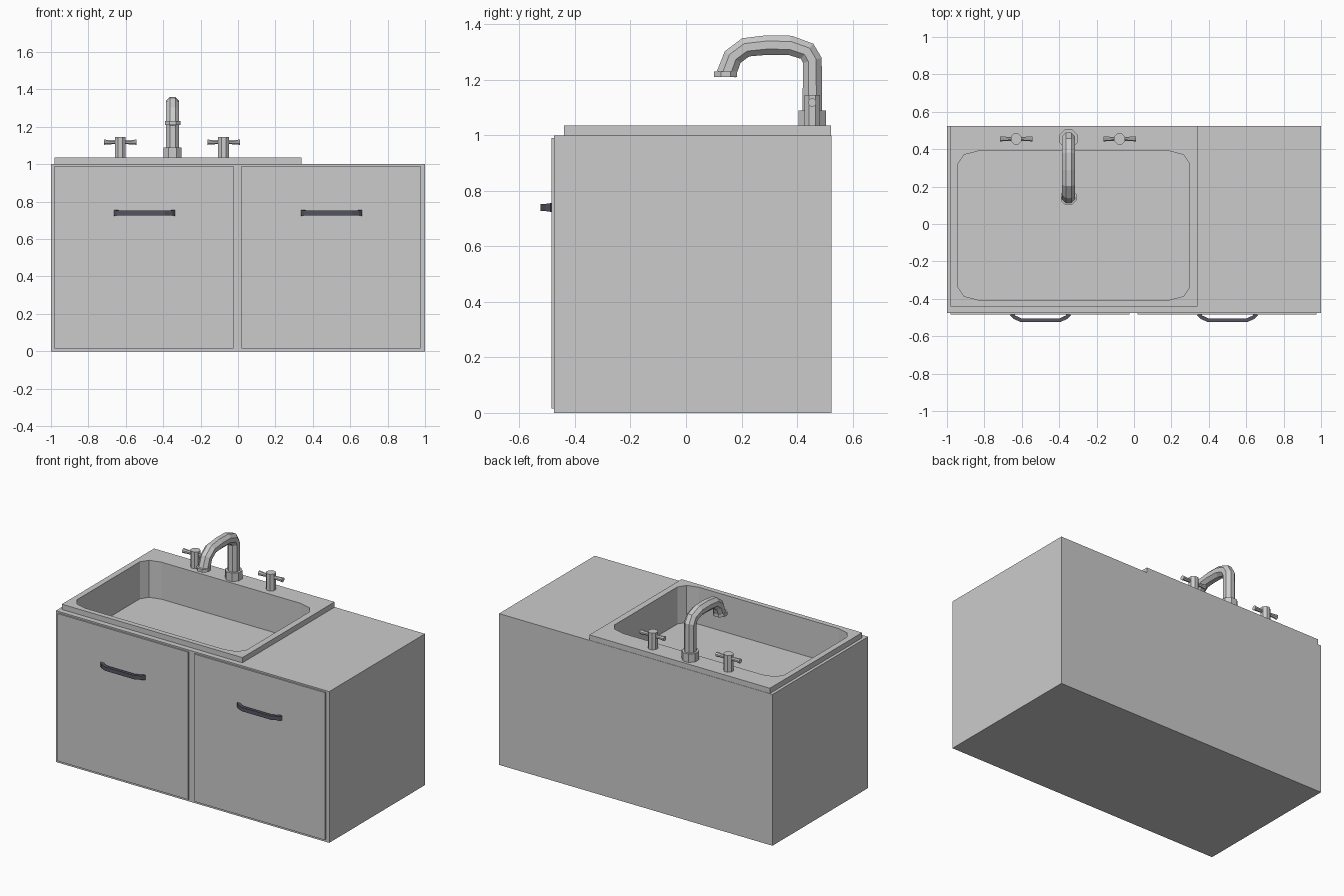
import bpy, bmesh, math
from mathutils import Vector

cube = bpy.data.objects.get("Cube")
if cube:
    bpy.data.objects.remove(cube, do_unlink=True)


def material(name, color):
    mat = bpy.data.materials.new(name)
    mat.use_nodes = True
    mat.diffuse_color = color
    mat.node_tree.nodes["Principled BSDF"].inputs["Base Color"].default_value = color
    return mat


GREY = material("light grey", (0.6, 0.6, 0.6, 1))
DARK = material("dark slate", (0.09, 0.09, 0.12, 1))


def finish(name, bm, mat):
    bmesh.ops.recalc_face_normals(bm, faces=bm.faces)
    mesh = bpy.data.meshes.new(name)
    bm.to_mesh(mesh)
    bm.free()
    mesh.materials.append(mat)
    obj = bpy.data.objects.new(name, mesh)
    bpy.context.collection.objects.link(obj)
    return obj


def box(name, low, high, mat=GREY):
    bm = bmesh.new()
    bmesh.ops.create_cube(bm, size=1)
    for v in bm.verts:
        v.co = [l + (h - l) * (c + 0.5) for l, h, c in zip(low, high, v.co)]
    return finish(name, bm, mat)


def ring(radius, sides=8):
    """Regular cross-section with flats facing the axes."""
    turns = [2 * math.pi * (i + 0.5) / sides for i in range(sides)]
    return [(radius * math.cos(t), radius * math.sin(t)) for t in turns]


def sweep(name, path, section, side, mat=GREY, scales=None):
    """Sweep a section along a planar path; side is the plane's normal."""
    bm = bmesh.new()
    pts, side = [Vector(p) for p in path], Vector(side)
    rows = []
    for i, p in enumerate(pts):
        ahead = (pts[min(i + 1, len(pts) - 1)] - p).normalized()
        behind = (p - pts[max(i - 1, 0)]).normalized()
        across = (ahead + behind).normalized().cross(side)
        s = scales[i] if scales else 1
        rows.append([bm.verts.new(p + side * a * s + across * b * s) for a, b in section])
    for r, q in zip(rows, rows[1:]):
        for j in range(len(r)):
            k = (j + 1) % len(r)
            bm.faces.new((r[j], r[k], q[k], q[j]))
    bm.faces.new(rows[0])
    bm.faces.new(rows[-1])
    return finish(name, bm, mat)


# Cabinet body and sink rim
cabinet = box("cabinet", (-1, -0.475, 0), (1, 0.525, 1))
rim = box("sink_rim", (-0.98, -0.44, 1), (0.34, 0.523, 1.035))

# Basin recess with clipped corners, cut through the rim into the cabinet
cx, cy, hx, hy = -0.322, -0.008, 0.62, 0.398
quarter = [(hx, hy - 0.07), (hx - 0.033, hy - 0.02), (hx - 0.11, hy)]
outline = quarter + [(-x, y) for x, y in reversed(quarter)]
outline += [(-x, -y) for x, y in outline]
cutter = sweep("basin_cutter", [(cx, cy, 0.79), (cx, cy, 1.2)],
               [(x, -y) for x, y in outline], (1, 0, 0))
cutter.hide_render = True
for obj in (cabinet, rim):
    mod = obj.modifiers.new("basin", "BOOLEAN")
    mod.operation = "DIFFERENCE"
    mod.solver = "EXACT"
    mod.object = cutter
    bpy.context.view_layer.objects.active = obj
    bpy.ops.object.modifier_apply(modifier=mod.name)
bpy.data.objects.remove(cutter, do_unlink=True)

# Doors with bowed bar handles
half = [(-0.155, -0.48), (-0.14, -0.498), (-0.105, -0.514)]
bow = half + [(-x, y) for x, y in reversed(half)]
bar = [(-0.013, -0.01), (0.013, -0.01), (0.013, 0.01), (-0.013, 0.01)]
for label, x0, x1, mid in (("right", -0.98, -0.025, -0.5), ("left", 0.02, 0.975, 0.5)):
    box(label + "_door", (x0, -0.485, 0.015), (x1, -0.475, 0.99))
    sweep(label + "_handle", [(mid + x, y, 0.74) for x, y in bow], bar, (0, 0, 1),
          DARK, [1.2, 1, 1, 1, 1, 1.2])

# Curved spout with a collar at each end
fx, fy = -0.35, 0.455
arc = [(fy, 1.035), (fy, 1.27), (0.436, 1.303), (0.375, 1.324), (0.29, 1.325),
       (0.215, 1.317), (0.168, 1.282), (0.145, 1.22)]
sweep("spout", [(fx, y, z) for y, z in arc], ring(0.038), (1, 0, 0))
sweep("spout_base", [(fx, fy, 1.03), (fx, fy, 1.09)], ring(0.053), (1, 0, 0))
sweep("spout_tip", [(fx, 0.143, 1.21), (fx, 0.143, 1.23)], ring(0.045), (1, 0, 0))

# Taps with flared cross levers
for label, tx in (("right", -0.63), ("left", -0.077)):
    sweep(label + "_tap", [(tx, fy, 1.03), (tx, fy, 1.145)], ring(0.031), (1, 0, 0))
    sweep(label + "_lever", [(tx + d, fy, 1.118) for d in (-0.087, -0.07, 0, 0.07, 0.087)],
          ring(0.011), (0, 1, 0), GREY, [1.4, 1.2, 0.9, 1.2, 1.4])
